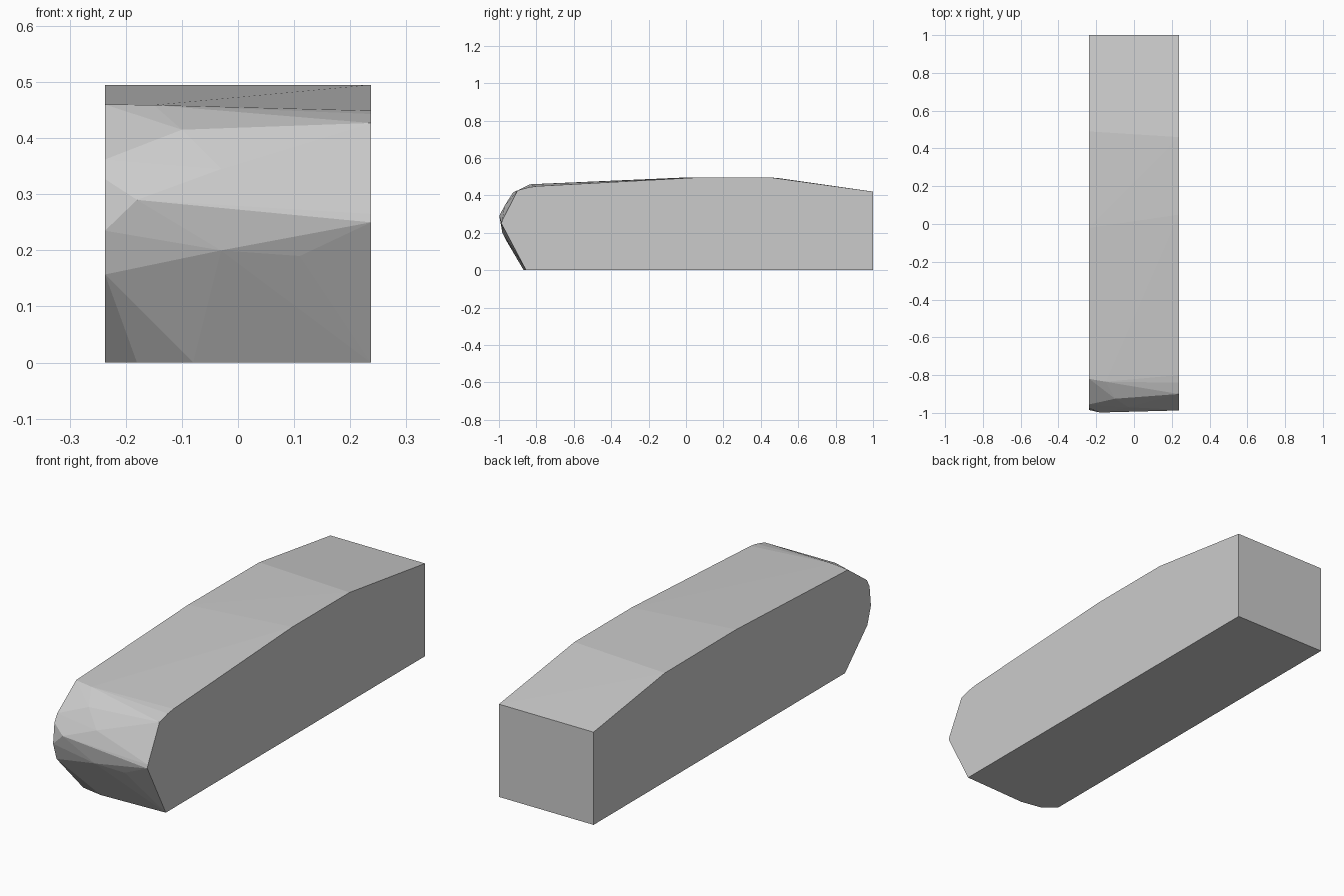
import bpy
import bmesh

if "Cube" in bpy.data.objects:
    bpy.data.objects.remove(bpy.data.objects["Cube"])

W = 0.237  # half width

# Side outlines as (y, z); the two sides differ slightly at the worn nose
left_side = [(1, 0), (1, 0.42), (0.49, 0.493), (-0.02, 0.495), (-0.82, 0.46),
             (-0.955, 0.362), (-0.975, 0.327), (-0.985, 0.235), (-0.96, 0.157), (-0.80, 0)]
right_side = [(1, 0), (1, 0.42), (0.46, 0.495), (0.05, 0.495), (-0.80, 0.449), (-0.84, 0.443),
              (-0.90, 0.427), (-0.983, 0.265), (-0.987, 0.25), (-0.855, 0)]

# Facet corners across the chipped nose and its lower edge
nose = [(-0.18, -0.998, 0.29), (-0.10, -0.925, 0.415), (-0.03, -0.97, 0.345),
        (-0.03, -0.982, 0.20), (0.11, -0.968, 0.19),
        (-0.18, -0.85, 0), (-0.08, -0.868, 0), (-0.15, -0.835, 0.459)]

# Convex stone block wrapped around both outlines and the nose corners
bm = bmesh.new()
for x, outline in ((-W, left_side), (W, right_side)):
    for y, z in outline:
        bm.verts.new((x, y, z))
for co in nose:
    bm.verts.new(co)
hull = bmesh.ops.convex_hull(bm, input=bm.verts[:])
loose = [v for v in bm.verts if not v.link_faces]
bmesh.ops.delete(bm, geom=loose, context='VERTS')
bmesh.ops.dissolve_limit(bm, angle_limit=0.005, verts=bm.verts[:], edges=bm.edges[:])
bmesh.ops.recalc_face_normals(bm, faces=bm.faces[:])

mesh = bpy.data.meshes.new("stone_block")
bm.to_mesh(mesh)
bm.free()
block = bpy.data.objects.new("stone_block", mesh)
bpy.context.collection.objects.link(block)

# Plain grey stone
grey = bpy.data.materials.new("stone_grey")
grey.diffuse_color = (0.6, 0.6, 0.6, 1)
grey.use_nodes = True
grey.node_tree.nodes["Principled BSDF"].inputs["Base Color"].default_value = grey.diffuse_color
mesh.materials.append(grey)
